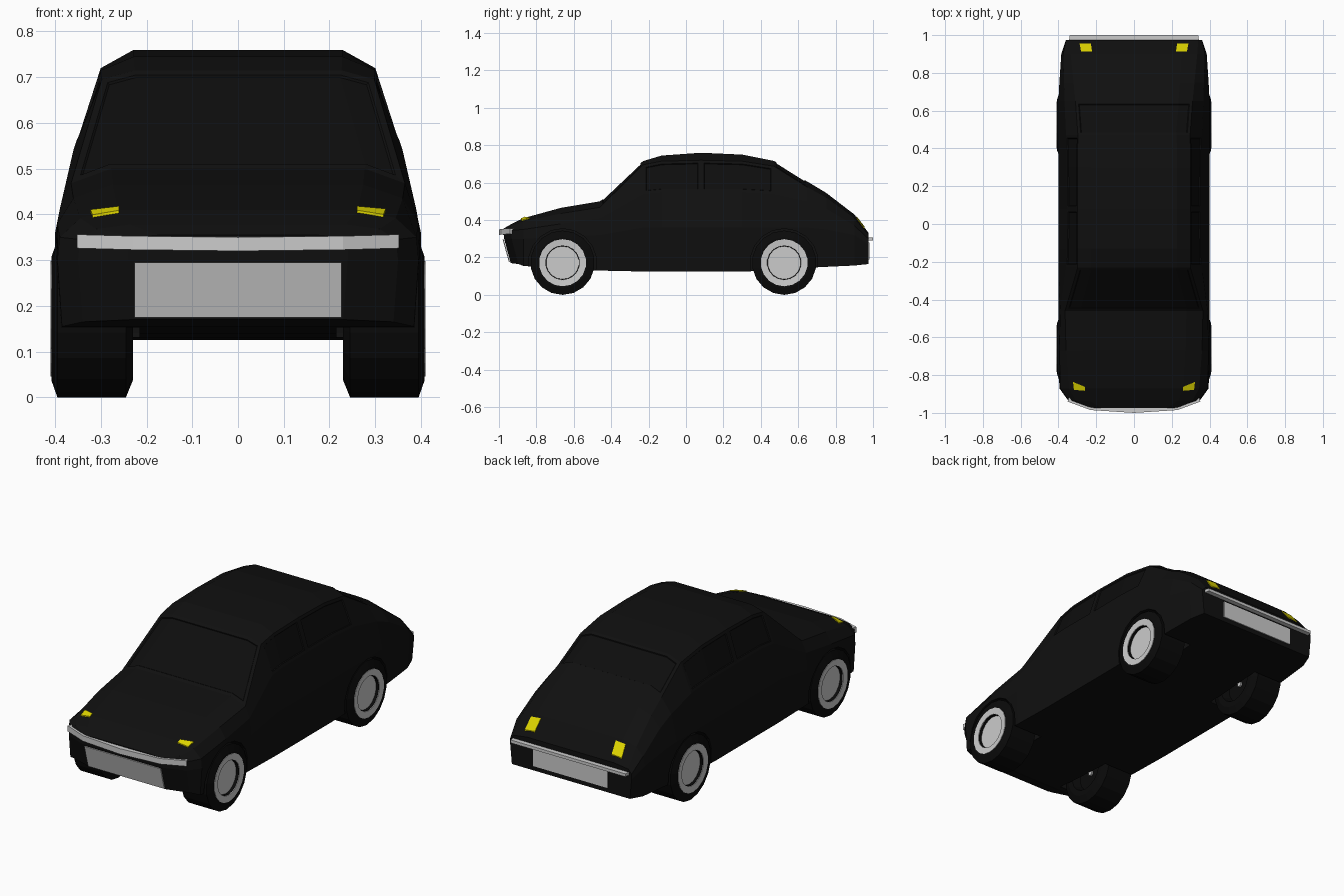
import bpy, bmesh, math
from mathutils import Vector
from mathutils.bvhtree import BVHTree

if "Cube" in bpy.data.objects:
    bpy.data.objects.remove(bpy.data.objects["Cube"])


def material(name, color):
    m = bpy.data.materials.new(name)
    m.diffuse_color = (*color, 1)
    m.use_nodes = True
    m.node_tree.nodes["Principled BSDF"].inputs["Base Color"].default_value = m.diffuse_color
    return m


BLACK = material("black_paint", (0.005, 0.005, 0.005))
GLASS = material("dark_glass", (0.004, 0.004, 0.004))
RUBBER = material("rubber", (0.003, 0.003, 0.003))
YELLOW = material("yellow_lamp", (0.75, 0.68, 0.0))


def finish(name, bm, *mats):
    bmesh.ops.recalc_face_normals(bm, faces=bm.faces[:])
    me = bpy.data.meshes.new(name)
    bm.to_mesh(me)
    bm.free()
    for m in mats:
        me.materials.append(m)
    ob = bpy.data.objects.new(name, me)
    bpy.context.collection.objects.link(ob)
    return ob


def slab(name, points, offset, *mats):
    """Polygon given a thickness along the offset vector."""
    bm = bmesh.new()
    f = bm.faces.new([bm.verts.new(p) for p in points])
    r = bmesh.ops.extrude_face_region(bm, geom=[f], use_keep_orig=True)
    new = [v for v in r["geom"] if isinstance(v, bmesh.types.BMVert)]
    bmesh.ops.translate(bm, verts=new, vec=offset)
    return finish(name, bm, *mats)


def lathe(bm, profile, side, y, z, segments):
    """Revolve (x, radius) points about an axle parallel to x."""
    rings = []
    for x, r in profile:
        rings.append([bm.verts.new((side * x, y + r * math.sin(k * math.tau / segments),
                                    z - r * math.cos(k * math.tau / segments)))
                      for k in range(segments)])
    for a, b in zip(rings, rings[1:]):
        for k in range(segments):
            n = (k + 1) % segments
            bm.faces.new((a[k], a[n], b[n], b[k]))
    bm.faces.new(rings[0])
    bm.faces.new(rings[-1])


# Body stations: y, sill z, waist x z, belt x z, roof edge x z, top z
stations = [
    (-.975, .170, .24, .30, .24, .335, .225, .350, .355),
    (-.935, .165, .35, .30, .345, .345, .31, .368, .378),
    (-.87, .155, .395, .30, .39, .35, .345, .392, .41),
    (-.67, .14, .40, .31, .395, .38, .36, .435, .465),
    (-.46, .13, .40, .32, .39, .41, .365, .468, .50),
    (-.23, .125, .40, .36, .36, .54, .298, .695, .715),
    (-.13, .125, .40, .36, .357, .55, .30, .715, .745),
    (.08, .125, .40, .36, .355, .55, .30, .72, .76),
    (.30, .125, .40, .36, .357, .55, .30, .715, .75),
    (.47, .13, .40, .36, .36, .54, .297, .688, .716),
    (.65, .145, .40, .36, .368, .50, .31, .575, .605),
    (.75, .15, .395, .35, .37, .46, .32, .52, .545),
    (.90, .157, .385, .32, .375, .37, .335, .41, .43),
    (.975, .165, .36, .27, .36, .30, .34, .322, .333),
]
bm = bmesh.new()
rings = []
for y, zb, wx, wz, bx, bz, ex, ez, tz in stations:
    half = [(wx - .01, zb), (wx, wz), (bx, bz), (ex, ez), (ex * .76, tz)]
    full = half + [(-x, z) for x, z in reversed(half)]
    # chin leans back below the nose
    rings.append([bm.verts.new((x, y + (max(0, .31 - z) * .27 if y < -.9 else 0), z))
                  for x, z in full])
grid = {}
for i, (a, b) in enumerate(zip(rings, rings[1:])):
    for j in range(10):
        k = (j + 1) % 10
        grid[i, j] = bm.faces.new((a[j], a[k], b[k], b[j]))
for r in (rings[0], rings[-1]):
    for j in range(4):
        bm.faces.new((r[j], r[j + 1], r[8 - j], r[9 - j]))
bmesh.ops.recalc_face_normals(bm, faces=bm.faces[:])
bvh = BVHTree.FromBMesh(bm)

# Windscreen, rear window and side windows, set slightly into the body
windows = [[(4, j) for j in (3, 4, 5)], [(9, j) for j in (3, 4, 5)]]
windows += [[(i, j), (i + 1, j)] for i in (5, 7) for j in (2, 6)]
for keys in windows:
    faces = [grid[k] for k in keys]
    bmesh.ops.inset_region(bm, faces=faces, thickness=.016, depth=0, use_even_offset=True)
    bmesh.ops.inset_region(bm, faces=faces, thickness=.003, depth=-.005, use_even_offset=True)
    for f in faces:
        f.material_index = 1
body = finish("car_body", bm, BLACK, GLASS)

# Wheel arches cut from the body
AXLES = {"front": -.66, "rear": .525}
WZ, WR = .172, .172
bm = bmesh.new()
for y in AXLES.values():
    for s in (1, -1):
        lathe(bm, [(.215, .182), (.5, .182)], s, y, WZ, 18)
cutter = finish("arch_cutter", bm)
cutter.hide_render = True
cutter.display_type = 'WIRE'
cut = body.modifiers.new("arches", 'BOOLEAN')
cut.operation = 'DIFFERENCE'
cut.object = cutter
cut.solver = 'EXACT'

# Wheels: tyre with dished centre, pale trim ring, hub cap
tyre = [(.27, .02), (.27, .09), (.23, .105), (.23, .135), (.245, WR), (.395, WR),
        (.408, .135), (.404, .09), (.365, .085), (.365, .02)]
trim = [(.39, .126), (.410, .126), (.407, .092), (.39, .090)]
hub = [(.26, .014), (.385, .014)]
for end, y in AXLES.items():
    for side, s in (("right", 1), ("left", -1)):
        for part, prof, mats in (("tyre", tyre, [RUBBER]), ("trim_ring", trim, []),
                                 ("hub", hub, [])):
            bm = bmesh.new()
            lathe(bm, prof, s, y, WZ, 8 if part == "hub" else 18)
            finish(f"{end}_{side}_{part}", bm, *mats)


# Lamps laid onto the body surface
def lamp(name, outline):
    for side, s in (("right", 1), ("left", -1)):
        pts = []
        for x, y in outline:
            hit = bvh.ray_cast(Vector((s * x, y, 2)), Vector((0, 0, -1)))[0]
            pts.append(hit - Vector((0, 0, .004)))
        slab(f"{name}_{side}", pts, (0, 0, .010), YELLOW)


lamp("headlight", [(.323, -.836), (.26, -.862), (.26, -.883), (.318, -.878)])
lamp("tail_light", [(.222, .912), (.28, .912), (.288, .955), (.228, .955)])

# Front bumper follows the curved nose
outer = [(-.352, -.940), (-.23, -.985), (0, -1.0), (.23, -.985), (.352, -.940)]
inner = [(x * .97, y + .03) for x, y in reversed(outer)]
slab("front_bumper", [(x, y, .320 + .012 * (x / .35) ** 2 * .5) for x, y in outer + inner],
     (0, 0, .030))

# Rear bumper
slab("rear_bumper", [(-.345, .965, .29), (.345, .965, .29), (.34, 1.0, .29), (-.34, 1.0, .29)],
     (0, 0, .016))

# Front and rear plates
slab("front_plate", [(-.226, -.974, .295), (.226, -.974, .295),
                     (.226, -.941, .175), (-.226, -.941, .175)], (0, -.006, 0))
slab("rear_plate", [(-.22, .972, .28), (.22, .972, .28),
                    (.22, .972, .19), (-.22, .972, .19)], (0, .008, 0))
